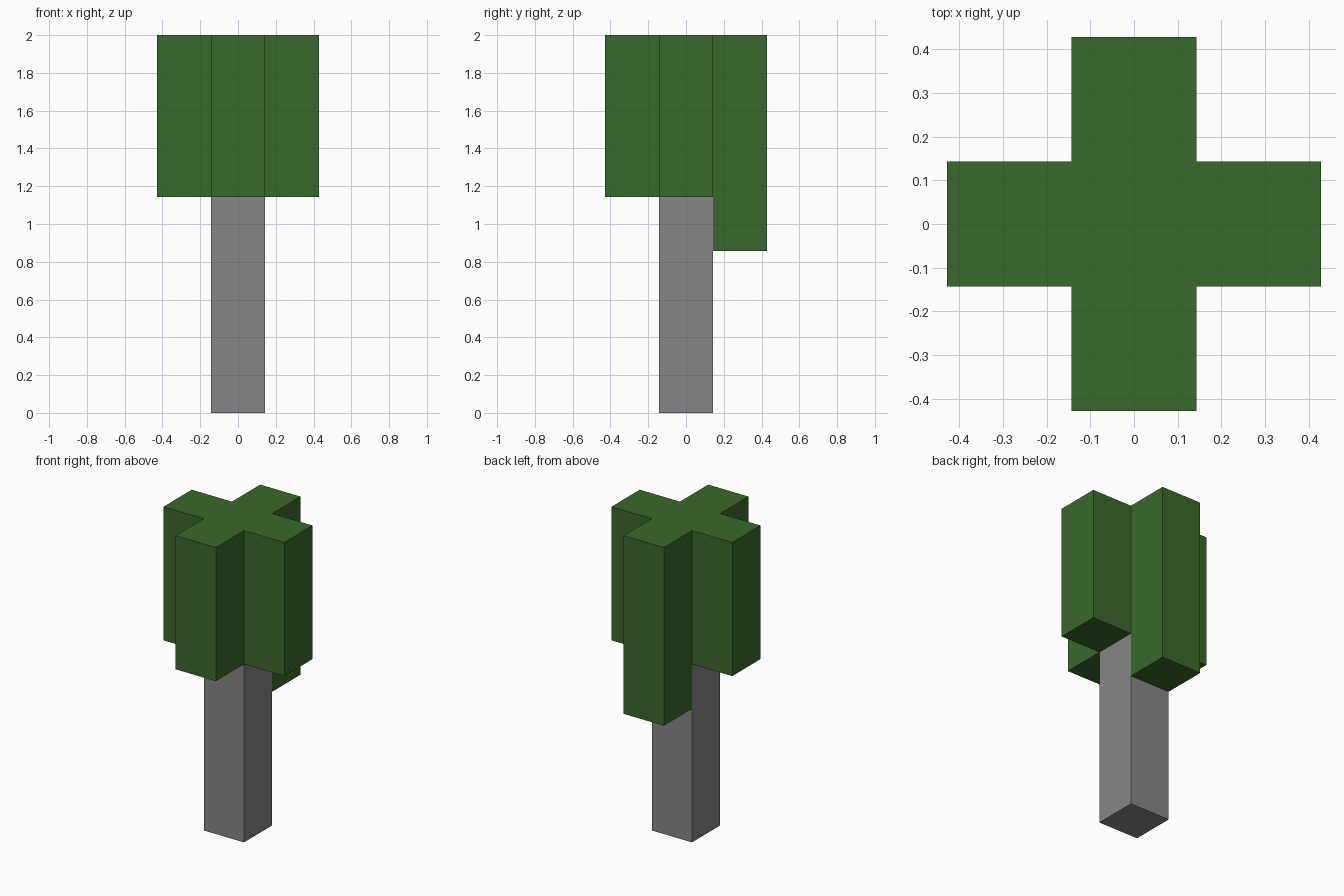
import bpy
import bmesh
from mathutils import Vector

cube = bpy.data.objects.get("Cube")
if cube:
    bpy.data.objects.remove(cube, do_unlink=True)

UNIT = 2 / 7  # the tree is seven blocks tall


def material(name, colour):
    mat = bpy.data.materials.new(name)
    mat.use_nodes = True
    mat.diffuse_color = colour
    mat.node_tree.nodes["Principled BSDF"].inputs["Base Color"].default_value = colour
    return mat


def block_part(name, cells, solid, mat):
    """Skin a set of blocks, leaving out faces buried against other blocks."""
    bm = bmesh.new()
    for cell in cells:
        centre = Vector(cell) + Vector((0, 0, 0.5))
        for axis in range(3):
            for sign in (-1, 1):
                n = Vector((0, 0, 0))
                n[axis] = sign
                if tuple(int(c + d) for c, d in zip(cell, n)) in solid:
                    continue
                u = Vector((n.y, n.z, n.x))
                v = n.cross(u)
                corners = (u + v, v - u, -u - v, u - v)
                bm.faces.new([bm.verts.new((centre + (n + c) / 2) * UNIT)
                              for c in corners])
    # Join the blocks and merge their flat sides into single faces
    bmesh.ops.remove_doubles(bm, verts=bm.verts, dist=0.001)
    bmesh.ops.dissolve_limit(bm, angle_limit=0.01, verts=bm.verts, edges=bm.edges)
    bm.normal_update()
    mesh = bpy.data.meshes.new(name)
    bm.to_mesh(mesh)
    bm.free()
    mesh.materials.append(mat)
    obj = bpy.data.objects.new(name, mesh)
    bpy.context.collection.objects.link(obj)
    return obj


# Trunk: a column of four blocks
trunk = [(0, 0, z) for z in range(4)]

# Canopy: a cross three blocks high, with one extra block hanging at the back
cross = [(0, 0), (1, 0), (-1, 0), (0, 1), (0, -1)]
canopy = [(x, y, z) for x, y in cross for z in range(4, 7)]
canopy.append((0, 1, 3))

solid = set(trunk + canopy)
block_part("trunk", trunk, solid, material("bark grey", (0.238, 0.238, 0.238, 1)))
block_part("canopy", canopy, solid, material("leaf green", (0.043, 0.14, 0.025, 1)))
